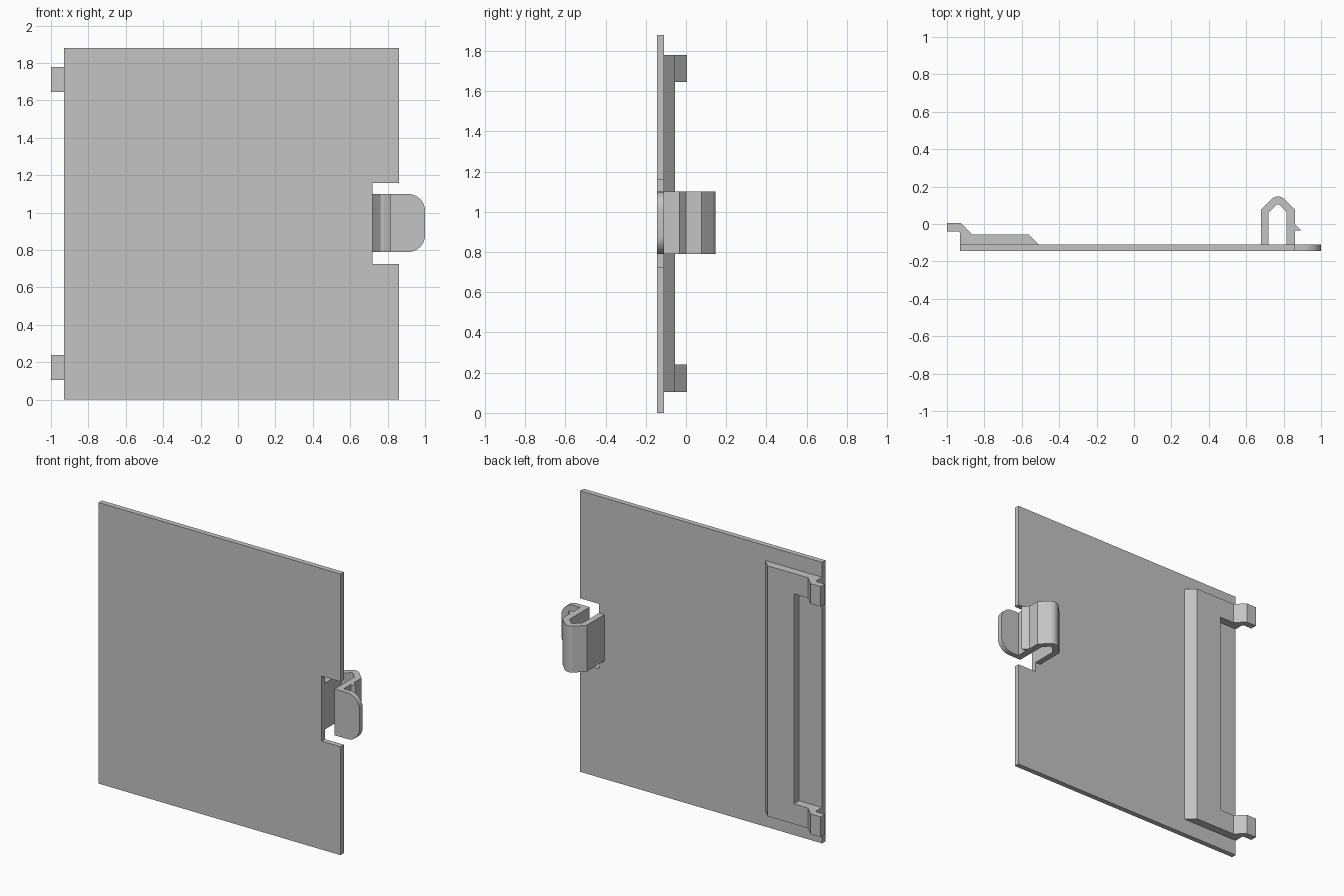
import bpy, bmesh
from math import sin, cos, radians
from mathutils import Vector

cube = bpy.data.objects.get("Cube")
if cube:
    bpy.data.objects.remove(cube, do_unlink=True)

grey = bpy.data.materials.new("plain grey")
grey.use_nodes = True
grey.diffuse_color = (0.55, 0.55, 0.55, 1)
grey.node_tree.nodes["Principled BSDF"].inputs["Base Color"].default_value = grey.diffuse_color


def arc(cx, cy, r, start, end, steps=10):
    angles = [radians(start + (end - start) * i / steps) for i in range(steps + 1)]
    return [(cx + r * cos(a), cy + r * sin(a)) for a in angles]


def prism(name, outline, axis, low, high):
    """Extrude an outline, drawn in xz or xy, along the y or z axis."""
    bm = bmesh.new()
    place = (lambda u, v: (u, low, v)) if axis == "y" else (lambda u, v: (u, v, low))
    face = bm.faces.new([bm.verts.new(place(u, v)) for u, v in outline])
    ext = bmesh.ops.extrude_face_region(bm, geom=[face])
    step = Vector((0, high - low, 0)) if axis == "y" else Vector((0, 0, high - low))
    bmesh.ops.translate(bm, vec=step, verts=[g for g in ext["geom"] if isinstance(g, bmesh.types.BMVert)])
    bmesh.ops.recalc_face_normals(bm, faces=bm.faces)
    mesh = bpy.data.meshes.new(name)
    bm.to_mesh(mesh)
    bm.free()
    mesh.materials.append(grey)
    obj = bpy.data.objects.new(name, mesh)
    bpy.context.collection.objects.link(obj)
    bpy.ops.object.select_all(action="DESELECT")
    obj.select_set(True)
    bpy.context.view_layer.objects.active = obj
    bpy.ops.object.shade_smooth_by_angle(angle=radians(30))
    return obj


FRONT, BACK = -0.145, -0.11     # panel thickness
LEDGE = -0.055                  # top of the raised bracket
BOTTOM, TOP, ARM = 0.105, 1.78, 0.135

# Cover panel with a notch for the latch
prism("cover_panel", [(-0.93, 0), (0.86, 0), (0.86, 0.725), (0.72, 0.725),
                      (0.72, 1.16), (0.86, 1.16), (0.86, 1.88), (-0.93, 1.88)],
      "y", FRONT, BACK)

# Raised bracket: sloped upright bar and two hooked arms
prism("bracket_bar", [(-0.76, BACK), (-0.51, BACK), (-0.565, LEDGE), (-0.76, LEDGE)],
      "z", BOTTOM, TOP)
hook = [(-0.76, BACK), (-0.76, LEDGE), (-0.865, LEDGE), (-0.925, 0.005), (-1, 0.005),
        (-1, -0.04), (-0.94, -0.04), (-0.93, -0.045), (-0.93, BACK)]
for name, z in (("lower_hook", BOTTOM), ("upper_hook", TOP - ARM)):
    prism(name, hook, "z", z, z + ARM)

# Spring latch: folded strip with a barb on the outer leg
outer = arc(0.77, 0.097, 0.05, 135, 45)
inner = arc(0.77, 0.09, 0.015, 45, 135, 6)
latch = ([(0.68, BACK), (0.68, 0.077)] + outer
         + [(0.86, 0.077), (0.86, 0), (0.895, -0.035), (0.86, -0.035), (0.86, BACK),
            (0.815, BACK), (0.815, 0.066)] + inner + [(0.72, 0.061), (0.72, BACK)])
prism("spring_latch", latch, "z", 0.79, 1.1)

# Finger tab with rounded outer corners
prism("finger_tab", [(0.815, 0.79)] + arc(0.91, 0.88, 0.09, -90, 0)
      + arc(0.91, 1.01, 0.09, 0, 90) + [(0.815, 1.1)], "y", FRONT, BACK)
